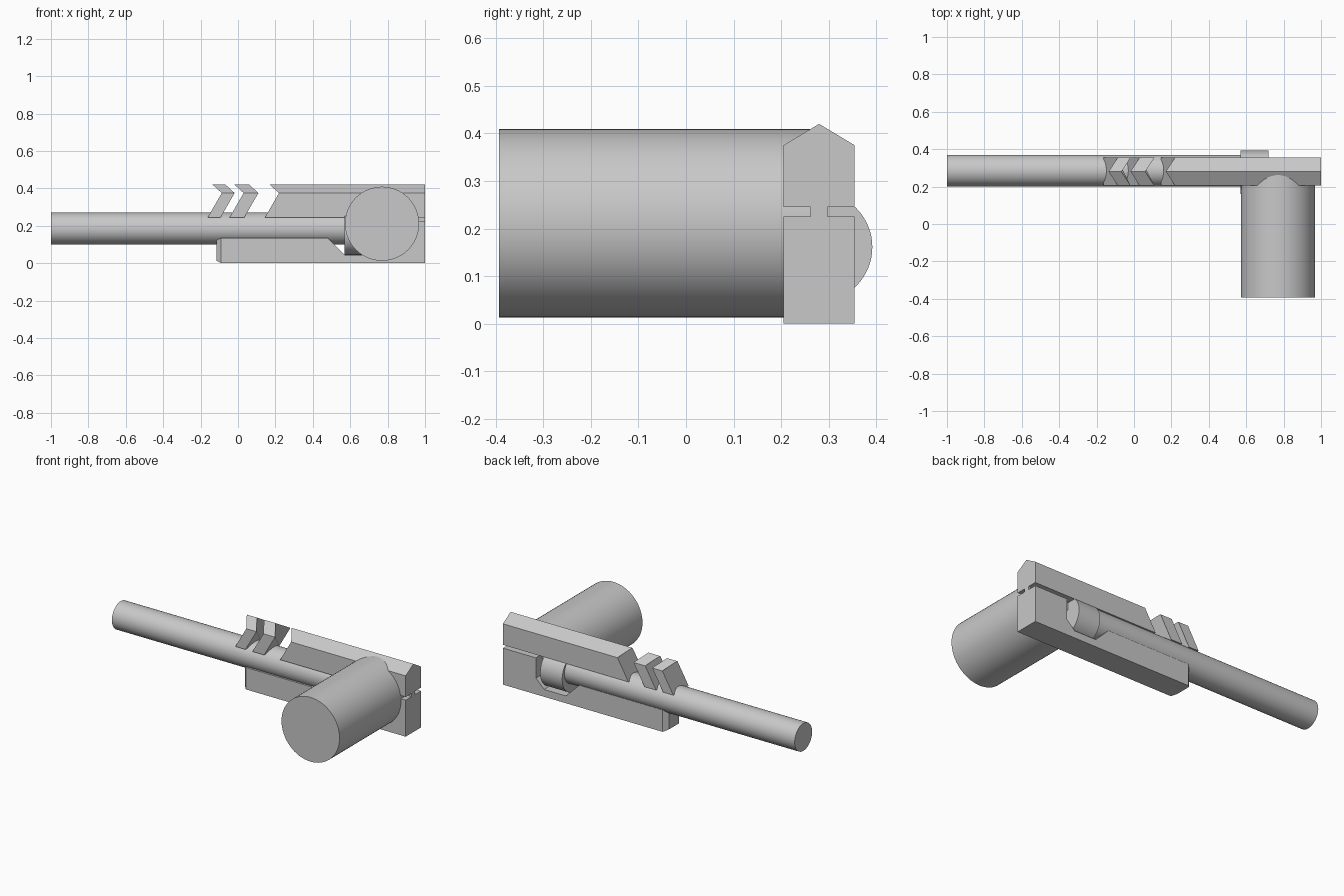
import bpy
import bmesh
from math import pi, radians
from mathutils import Matrix

cube = bpy.data.objects.get("Cube")
if cube:
    bpy.data.objects.remove(cube, do_unlink=True)

grey = bpy.data.materials.new("plain grey")
grey.use_nodes = True
colour = (0.58, 0.58, 0.58, 1)
grey.diffuse_color = colour
grey.node_tree.nodes["Principled BSDF"].inputs["Base Color"].default_value = colour

FRONT, MID, BACK = 0.205, 0.28, 0.355   # depth of the block
RIDGE = 0.42                            # top of the roof


def finish(bm, name):
    bmesh.ops.recalc_face_normals(bm, faces=bm.faces)
    mesh = bpy.data.meshes.new(name)
    bm.to_mesh(mesh)
    bm.free()
    mesh.materials.append(grey)
    ob = bpy.data.objects.new(name, mesh)
    bpy.context.collection.objects.link(ob)
    return ob


def loft(name, start, end):
    """Solid between two matching rings of points."""
    bm = bmesh.new()
    a = [bm.verts.new(p) for p in start]
    b = [bm.verts.new(p) for p in end]
    bm.faces.new(a)
    bm.faces.new(b)
    n = len(a)
    for i in range(n):
        j = (i + 1) % n
        bm.faces.new((a[i], a[j], b[j], b[i]))
    return finish(bm, name)


def cylinder(name, axis, radius, start, end, centre):
    """Smooth cylinder along x or y; centre gives the other two coordinates."""
    bm = bmesh.new()
    bmesh.ops.create_cone(bm, cap_ends=True, segments=64, radius1=radius,
                          radius2=radius, depth=end - start)
    middle = (start + end) / 2
    if axis == "X":
        turn, place = Matrix.Rotation(pi / 2, 4, "Y"), (middle, *centre)
    else:
        turn, place = Matrix.Rotation(pi / 2, 4, "X"), (centre[0], middle, centre[1])
    bm.transform(Matrix.Translation(place) @ turn)
    ob = finish(bm, name)
    bpy.ops.object.select_all(action="DESELECT")
    ob.select_set(True)
    bpy.context.view_layer.objects.active = ob
    bpy.ops.object.shade_smooth_by_angle(angle=radians(30))
    return ob


# Roofed upper part: swept-back chevron ends
section = [(FRONT, 0.245), (FRONT, 0.375), (MID, RIDGE), (BACK, 0.375), (BACK, 0.245)]


def chevron(x):
    return [(x + 0.577 * (z - RIDGE) + abs(y - MID), y, z) for y, z in section]


loft("front_tooth", chevron(-0.136), chevron(-0.067))
loft("rear_tooth", chevron(-0.019), chevron(0.06))
loft("upper_block", chevron(0.17), [(1, y, z) for y, z in section])

# Lower block with an open pocket for the collar
outline = [(-0.09, 0), (1, 0), (1, 0.225), (0.775, 0.225), (0.775, 0.1),
           (0.72, 0.045), (0.57, 0.045), (0.48, 0.135), (-0.09, 0.135)]
loft("lower_block", [(x, FRONT, z) for x, z in outline],
     [(x, BACK, z) for x, z in outline])


# Bevelled end of the lower block
def end_ring(x, inset):
    y0, y1, z0, z1 = FRONT + inset, BACK - inset, inset / 2, 0.135 - inset / 2
    return [(x, y0, z0), (x, y1, z0), (x, y1, z1), (x, y0, z1)]


loft("bevelled_end", end_ring(-0.09, 0), end_ring(-0.115, 0.025))


# Thin web joining the blocks, leaving a slot on each side
def web_ring(x):
    return [(x, 0.262, 0.2), (x, 0.298, 0.2), (x, 0.298, 0.26), (x, 0.262, 0.26)]


loft("joining_web", web_ring(0.5), web_ring(1))

# Round parts
cylinder("long_rod", "X", 0.085, -1, 0.65, (0.285, 0.185))
cylinder("rod_collar", "X", 0.116, 0.57, 0.72, (0.276, 0.161))
cylinder("handle", "Y", 0.198, -0.393, MID, (0.77, 0.211))
